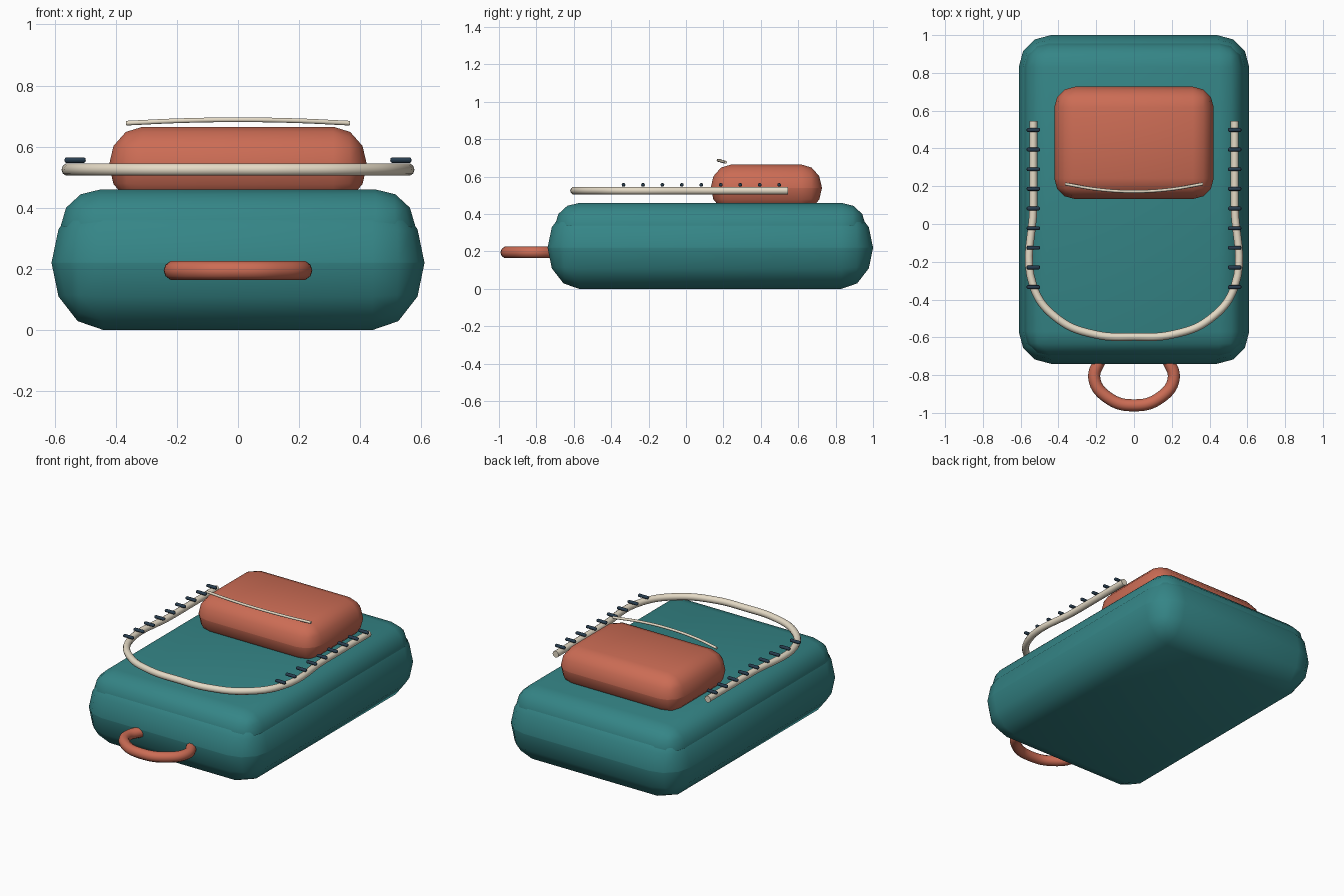
import bpy, bmesh
from mathutils import Matrix, Vector

if "Cube" in bpy.data.objects:
    bpy.data.objects.remove(bpy.data.objects["Cube"])


def material(name, rgb):
    m = bpy.data.materials.new(name)
    m.diffuse_color = (*rgb, 1)
    m.use_nodes = True
    m.node_tree.nodes["Principled BSDF"].inputs["Base Color"].default_value = m.diffuse_color
    return m


TEAL = material("teal", (0.035, 0.235, 0.24))
CORAL = material("coral", (0.60, 0.15, 0.09))
CREAM = material("cream", (0.78, 0.70, 0.56))
NAVY = material("navy", (0.02, 0.045, 0.075))


def soft_box(name, lo, hi, round_xy, mat, segments=3):
    """Box whose rounding spans its full height, so the sides bulge."""
    lo, hi = Vector(lo), Vector(hi)
    size, mid = hi - lo, (lo + hi) / 2
    raw_h = 2 * round_xy * 1.005
    bm = bmesh.new()
    bmesh.ops.create_cube(bm, size=1)
    bmesh.ops.scale(bm, vec=(size.x, size.y, raw_h), verts=bm.verts)
    bmesh.ops.bevel(bm, geom=bm.edges[:], offset=round_xy, segments=segments,
                    profile=0.5, affect='EDGES', clamp_overlap=True)
    bmesh.ops.scale(bm, vec=(1, 1, size.z / raw_h), verts=bm.verts)
    me = bpy.data.meshes.new(name)
    bm.to_mesh(me)
    bm.free()
    ob = bpy.data.objects.new(name, me)
    ob.location = mid
    me.materials.append(mat)
    me.shade_smooth()
    bpy.context.collection.objects.link(ob)
    return ob


def tube(name, half, radius, mat):
    """Round cord through points given for x <= 0, mirrored to x > 0."""
    pts = half + [(-x, y, z) for x, y, z in reversed(half[:-1])]
    cu = bpy.data.curves.new(name, 'CURVE')
    cu.dimensions = '3D'
    cu.bevel_depth = radius
    cu.bevel_resolution = 3
    cu.resolution_u = 8
    cu.use_fill_caps = True
    sp = cu.splines.new('BEZIER')
    sp.bezier_points.add(len(pts) - 1)
    for bp, p in zip(sp.bezier_points, pts):
        bp.co = p
        bp.handle_left_type = bp.handle_right_type = 'AUTO'
    cu.materials.append(mat)
    ob = bpy.data.objects.new(name, cu)
    bpy.context.collection.objects.link(ob)
    return ob


# Padded bag body, lid and front pocket
soft_box("bag_body", (-0.61, -0.74, 0), (0.61, 1.0, 0.44), 0.17, TEAL)
soft_box("bag_lid", (-0.58, -0.70, 0.22), (0.58, 0.96, 0.46), 0.13, TEAL)
soft_box("pocket", (-0.422, 0.132, 0.415), (0.422, 0.727, 0.665), 0.11, CORAL)

# Carry handle
tube("carry_handle", [(-0.17, -0.70, 0.195), (-0.21, -0.82, 0.195),
                      (-0.13, -0.925, 0.195), (0, -0.96, 0.195)], 0.032, CORAL)

# Main zip cord and pocket zip
zz = 0.525
tube("zip_cord", [(-0.533, 0.545, zz), (-0.533, 0.1, zz), (-0.533, -0.33, zz),
                  (-0.40, -0.505, zz), (-0.2, -0.586, zz), (0, -0.597, zz)],
     0.021, CREAM)
tube("pocket_zip", [(-0.365, 0.212, 0.677), (-0.19, 0.183, 0.685),
                    (0, 0.172, 0.688)], 0.008, CREAM)

# Zip teeth on both sides
for side, label in ((-1, "left"), (1, "right")):
    for i in range(9):
        x, y, z = side * 0.533, 0.498 - i * 0.104, 0.556
        soft_box(f"zip_tooth_{label}_{i + 1}",
                 (x - 0.035, y - 0.01, z - 0.009),
                 (x + 0.035, y + 0.01, z + 0.009), 0.006, NAVY, 2)
